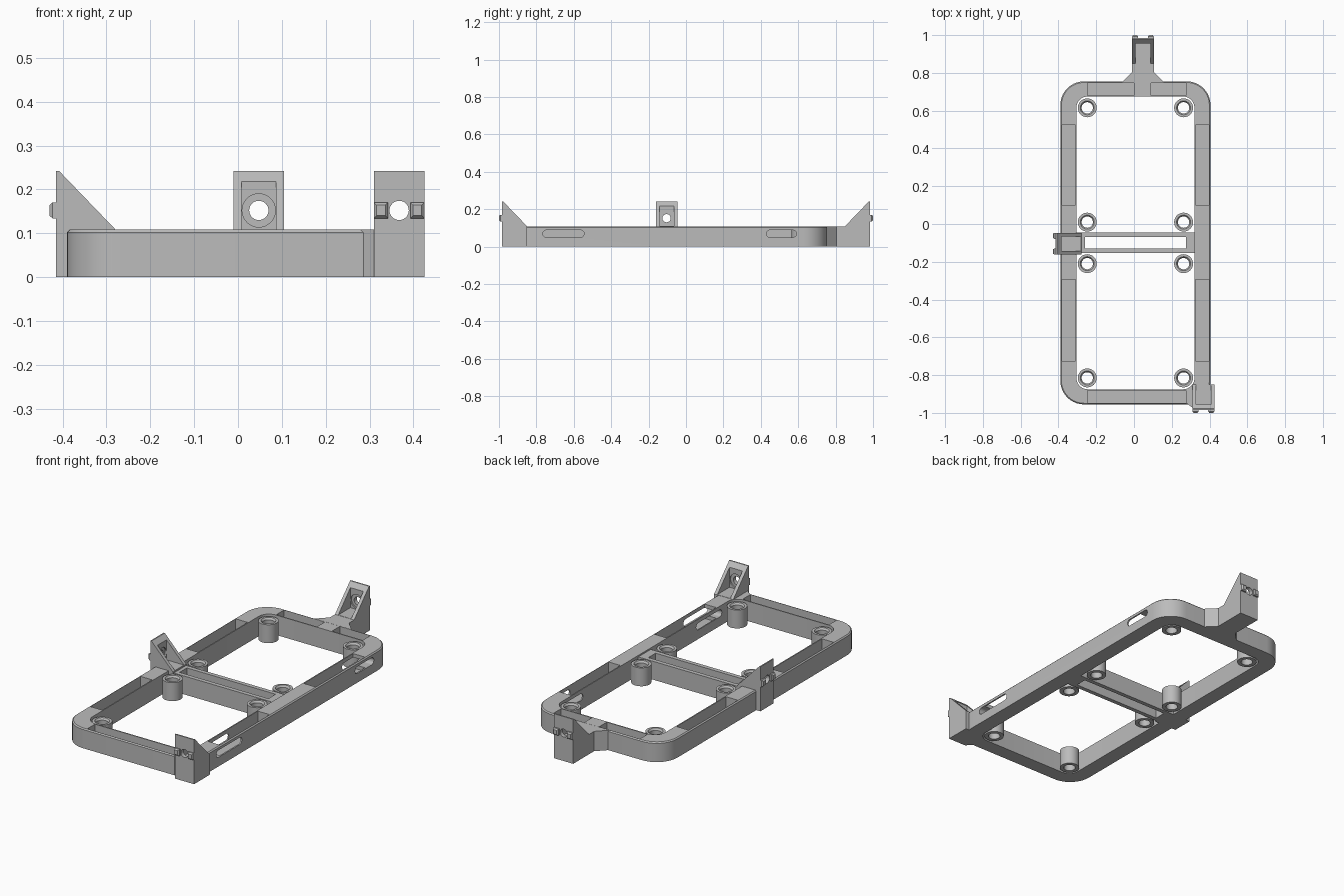
import bpy, bmesh
from math import pi, cos, sin
from mathutils import Matrix, Vector

if "Cube" in bpy.data.objects:
    bpy.data.objects.remove(bpy.data.objects["Cube"])

grey = bpy.data.materials.new("matte grey")
grey.use_nodes = True
GREY = (0.5, 0.5, 0.5, 1)
grey.diffuse_color = GREY
grey.node_tree.nodes["Principled BSDF"].inputs["Base Color"].default_value = GREY

CX, CY = 0.0075, -0.10       # frame centre
RIM = 0.108                  # frame height
parts = []


def loft(name, rings, matrix=None, closed=False):
    """Skin rings of points; cap the ends unless the rings close on themselves."""
    bm = bmesh.new()
    loops = [[bm.verts.new(p) for p in ring] for ring in rings]
    n = len(loops[0])
    pairs = list(zip(loops, loops[1:]))
    if closed:
        pairs.append((loops[-1], loops[0]))
    else:
        bm.faces.new(loops[0])
        bm.faces.new(loops[-1])
    for a, b in pairs:
        for i in range(n):
            j = (i + 1) % n
            bm.faces.new((a[i], a[j], b[j], b[i]))
    bmesh.ops.recalc_face_normals(bm, faces=bm.faces)
    if matrix:
        bm.transform(matrix)
    mesh = bpy.data.meshes.new(name)
    bm.to_mesh(mesh)
    bm.free()
    mesh.materials.append(grey)
    ob = bpy.data.objects.new(name, mesh)
    bpy.context.collection.objects.link(ob)
    parts.append(ob)
    return ob


def rounded(cx, cy, hx, hy, r, z, steps=10):
    pts = []
    for q, (sx, sy) in enumerate(((1, 1), (-1, 1), (-1, -1), (1, -1))):
        for k in range(steps + 1):
            a = (q + k / steps) * pi / 2
            pts.append((cx + sx * (hx - r) + r * cos(a), cy + sy * (hy - r) + r * sin(a), z))
    return pts


def circle(r, z, n=32):
    return [(r * cos(2 * pi * i / n), r * sin(2 * pi * i / n), z) for i in range(n)]


def prism(name, outline, z0, z1, matrix=None):
    return loft(name, [[(x, y, z) for x, y in outline] for z in (z0, z1)], matrix)


def box(name, x0, x1, y0, y1, z0, z1, matrix=None):
    return prism(name, [(x0, y0), (x1, y0), (x1, y1), (x0, y1)], z0, z1, matrix)


def cut(target, cutters):
    """Subtract the cutters, then discard them."""
    for c in cutters:
        mod = target.modifiers.new("cut", "BOOLEAN")
        mod.operation, mod.solver, mod.object = "DIFFERENCE", "EXACT", c
        c.hide_render = True
    graph = bpy.context.evaluated_depsgraph_get()
    mesh = bpy.data.meshes.new_from_object(target.evaluated_get(graph))
    target.modifiers.clear()
    target.data = mesh
    for c in cutters:
        parts.remove(c)
        bpy.data.objects.remove(c)


# Rounded frame with a chamfered top edge
HX, HY, R, CH = 0.3975, 0.855, 0.125, 0.006
frame = loft("frame", [rounded(CX, CY, HX, HY, R, 0),
                       rounded(CX, CY, HX, HY, R, RIM - CH),
                       rounded(CX, CY, HX - CH, HY - CH, R - CH, RIM)])
cutters = [loft("opening", [rounded(CX, CY, 0.3125, 0.775, 0.06, z) for z in (-0.1, 0.2)])]

# Troughs sunk into the walls
FLOOR = 0.03
for x0, x1 in ((-0.382, -0.311), (0.326, 0.397)):
    for y0, y1 in ((0.10, 0.525), (-0.725, -0.295)):
        cutters.append(box("trough", x0, x1, y0, y1, FLOOR, 0.2))
for x0, x1 in ((-0.245, 0.0), (0.09, 0.275)):
    cutters.append(box("trough", x0, x1, 0.681, 0.747, FLOOR, 0.2))
cutters.append(box("trough", -0.245, 0.275, -0.947, -0.881, FLOOR, 0.2))

# Rounded slots through the left wall
for y, half in ((-0.655, 0.11), (0.51, 0.08)):
    turn = Matrix.Translation((0.36, y, 0.069)) @ Matrix.Rotation(pi / 2, 4, "Y")
    cutters.append(loft("slot", [rounded(0, 0, 0.019, half, 0.0185, z) for z in (-0.08, 0.08)], turn))
cut(frame, cutters)

# Cross bar with a long open slot
bar = box("cross_bar", -0.31, 0.325, -0.154, -0.046, 0, 0.1)
cut(bar, [box("bar_slot", -0.26, 0.275, -0.131, -0.069, -0.1, 0.2)])

# Screw posts
POST = [(0.03, 0), (0.05, 0), (0.05, 0.1), (0.037, 0.1), (0.03, 0.09)]
for sx in (-1, 1):
    for dy in (-0.715, -0.11, 0.11, 0.715):
        loft("screw_post", [circle(r, z) for r, z in POST],
             Matrix.Translation((CX + sx * 0.255, CY + dy, 0)), closed=True)


# Gusseted bracket: outer face at local y = 0, facing +y
def bracket(name, x, y, angle):
    place = Matrix.Translation((x, y, 0)) @ Matrix.Rotation(angle, 4, "Z")
    side = [(0, 0), (0, 0.242), (-0.007, 0.242), (-0.136, RIM), (-0.136, 0)]
    body = loft(name, [[(w, u, z) for u, z in side] for w in (-0.0575, 0.0575)], place)
    hole_axis = place @ Matrix.Translation((0, 0, 0.152)) @ Matrix.Rotation(pi / 2, 4, "X")
    cut(body, [box("channel", -0.039, 0.039, -0.2, -0.03, RIM + 0.001, 0.3, place),
               loft("hole", [circle(0.022, z) for z in (-0.05, 0.1)], hole_axis),
               loft("counterbore", [circle(0.038, z) for z in (0.022, 0.05)], hole_axis)])
    # Tapered locating nubs beside the hole
    for s in (-1, 1):
        rings = []
        for u, hw, hz in ((-0.005, 0.016, 0.018), (0.008, 0.016, 0.018), (0.015, 0.01, 0.012)):
            rings.append([(s * 0.0415 + a * hw, u, 0.152 + b * hz)
                          for a, b in ((-1, -1), (1, -1), (1, 1), (-1, 1))])
        loft(name + "_nub", rings, place)


bracket("back_bracket", 0.0475, 0.985, 0)
bracket("front_bracket", 0.3675, -0.985, pi)
bracket("right_bracket", -0.415, -0.104, pi / 2)

# Necks joining the brackets to the frame
prism("back_neck", [(-0.065, 0.75), (0.16, 0.75), (0.105, 0.805), (0.105, 0.86),
                    (-0.01, 0.86), (-0.01, 0.805)], 0, RIM)
prism("front_neck", [(0.28, -0.95), (0.312, -0.975), (0.312, -0.88), (0.28, -0.88)], 0, RIM)

bpy.ops.object.select_all(action="DESELECT")
for ob in parts:
    ob.select_set(True)
bpy.context.view_layer.objects.active = frame
bpy.ops.object.shade_smooth_by_angle(angle=pi / 6)
